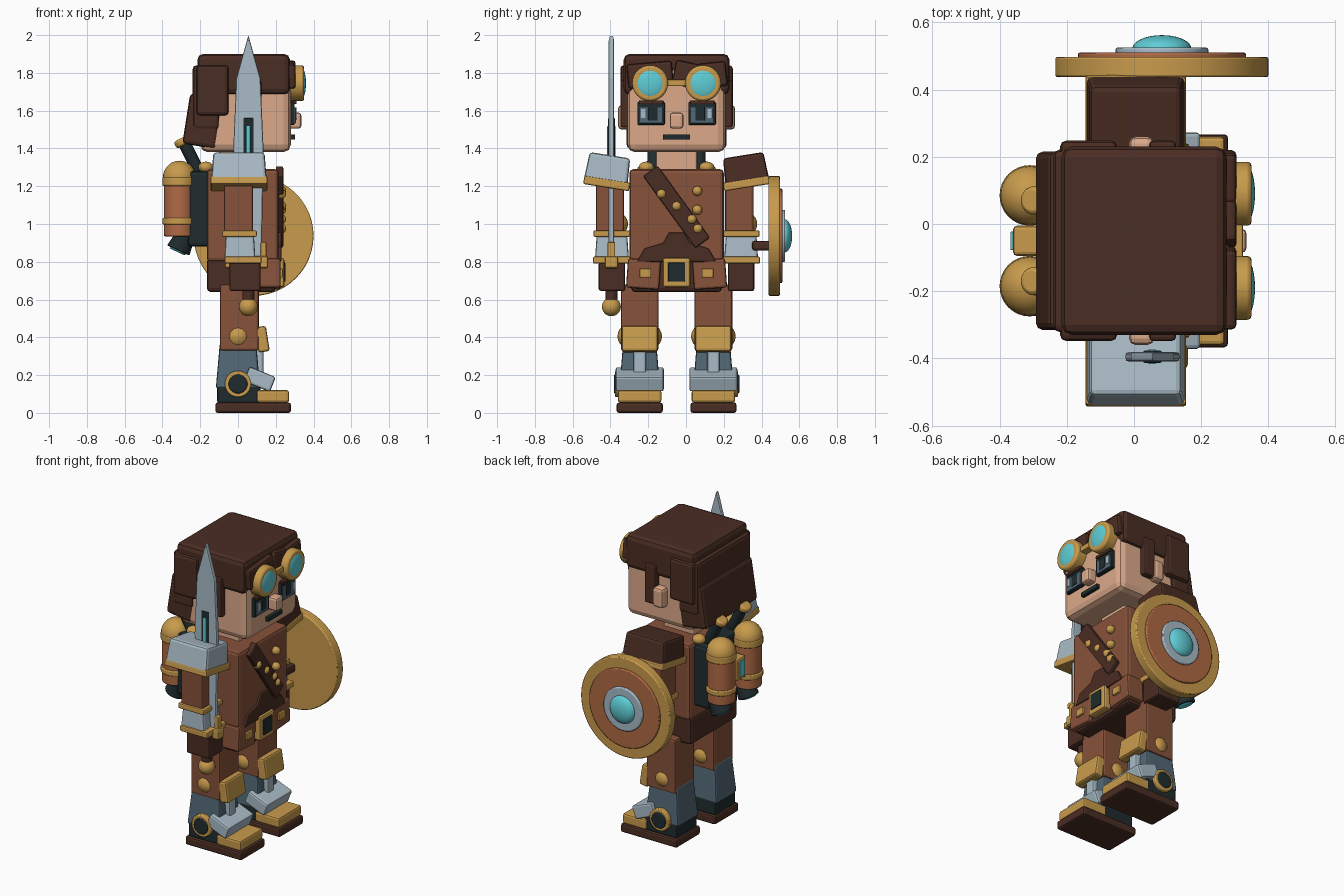
import bpy
import bmesh
from math import radians, cos, sin, pi
from mathutils import Matrix, Vector

cube = bpy.data.objects.get("Cube")
if cube:
    bpy.data.objects.remove(cube)

MID = -0.05  # the body sits slightly off centre because of the shield


def material(name, hex_code):
    rgb = [int(hex_code[i:i + 2], 16) / 255 for i in (0, 2, 4)]
    col = [c / 12.92 if c < 0.04 else ((c + 0.055) / 1.055) ** 2.4 for c in rgb] + [1]
    m = bpy.data.materials.new(name)
    m.use_nodes = True
    m.diffuse_color = col
    m.node_tree.nodes["Principled BSDF"].inputs["Base Color"].default_value = col
    return m


DARK = material("dark leather", "4a2d23")
BROWN = material("brown leather", "87523a")
COPPER = material("copper", "b06a44")
GOLD = material("brass", "c89b4c")
STEEL = material("light steel", "a9bbc6")
SLATE = material("slate steel", "526875")
BLACK = material("charcoal", "1f2b2d")
GLOW = material("turquoise glass", "5fcdd6")
SKIN = material("skin", "dcaa8a")


def finish(name, bm, loc, mat, rot=(0, 0, 0), bevel=0, smooth=False):
    bmesh.ops.recalc_face_normals(bm, faces=bm.faces)
    me = bpy.data.meshes.new(name)
    bm.to_mesh(me)
    bm.free()
    me.materials.append(mat)
    ob = bpy.data.objects.new(name, me)
    bpy.context.collection.objects.link(ob)
    ob.location = (loc[0], loc[1] + MID, loc[2])
    ob.rotation_euler = [radians(a) for a in rot]
    if bevel:
        mod = ob.modifiers.new("Bevel", "BEVEL")
        mod.width, mod.segments = bevel, 2
    if smooth:
        bpy.ops.object.select_all(action="DESELECT")
        ob.select_set(True)
        bpy.context.view_layer.objects.active = ob
        bpy.ops.object.shade_smooth_by_angle(angle=radians(35))
    return ob


def box(name, loc, size, mat, rot=(0, 0, 0), bevel=0.012, taper=1.0):
    bm = bmesh.new()
    bmesh.ops.create_cube(bm, size=1)
    for v in bm.verts:
        k = taper if v.co.z > 0 else 1
        v.co = Vector((v.co.x * size[0] * k, v.co.y * size[1] * k, v.co.z * size[2]))
    return finish(name, bm, loc, mat, rot, bevel)


def span(name, x, y, z, mat, **kw):
    """Box given by its (low, high) range on each axis."""
    loc = [(a + b) / 2 for a, b in (x, y, z)]
    return box(name, loc, [abs(b - a) for a, b in (x, y, z)], mat, **kw)


def ball(name, loc, size, mat):
    bm = bmesh.new()
    bmesh.ops.create_uvsphere(bm, u_segments=24, v_segments=14, radius=1)
    bmesh.ops.scale(bm, vec=size, verts=bm.verts)
    return finish(name, bm, loc, mat, smooth=True)


AXIS_ROT = {"X": Matrix.Rotation(pi / 2, 4, "Y"), "Y": Matrix.Rotation(pi / 2, 4, "X"), "Z": Matrix()}


def disc(name, loc, radius, depth, mat, axis="Z", rot=(0, 0, 0), top=None, bevel=0.006, sides=32):
    bm = bmesh.new()
    bmesh.ops.create_cone(bm, cap_ends=True, segments=sides, radius1=radius,
                          radius2=radius if top is None else top, depth=depth,
                          matrix=AXIS_ROT[axis])
    return finish(name, bm, loc, mat, rot, bevel, True)


def prism(name, pts, loc, depth, mat, across, bevel=0.006):
    """Flat outline extruded across the x or y axis."""
    bm = bmesh.new()
    place = (lambda a, b: (-depth / 2, a, b)) if across == "X" else (lambda a, b: (a, -depth / 2, b))
    face = bm.faces.new([bm.verts.new(place(a, b)) for a, b in pts])
    out = bmesh.ops.extrude_face_region(bm, geom=[face])
    step = (depth, 0, 0) if across == "X" else (0, depth, 0)
    bmesh.ops.translate(bm, vec=step, verts=[v for v in out["geom"] if isinstance(v, bmesh.types.BMVert)])
    return finish(name, bm, loc, mat, bevel=bevel)


# Legs, arms and other paired parts
for s, side in ((-1, "right_"), (1, "left_")):
    y = s * 0.195
    span(side + "sole", (-0.12, 0.28), (y - 0.122, y + 0.122), (0, 0.055), DARK)
    span(side + "boot", (-0.11, 0.12), (y - 0.105, y + 0.105), (0.05, 0.16), BLACK)
    span(side + "toe_cap", (0.1, 0.27), (y - 0.115, y + 0.115), (0.055, 0.12), GOLD)
    box(side + "instep_plate", (0.115, y, 0.178), (0.15, 0.255, 0.085), STEEL, rot=(0, 22, 0))
    box(side + "shin", (0, y, 0.25), (0.235, 0.215, 0.24), SLATE, taper=0.82)
    span(side + "shin_ridge", (0.06, 0.135), (y - 0.033, y + 0.033), (0.19, 0.35), STEEL)
    disc(side + "ankle_ring", (0, y + s * 0.095, 0.153), 0.07, 0.07, GOLD, "Y")
    disc(side + "ankle_hub", (0, y + s * 0.097, 0.153), 0.05, 0.08, BLACK, "Y")
    ball(side + "knee_joint", (0, y, 0.405), (0.086, 0.118, 0.086), GOLD)
    box(side + "knee_guard", (0.128, y, 0.39), (0.06, 0.19, 0.135), GOLD, rot=(0, -9, 0))
    span(side + "thigh", (-0.095, 0.11), (y - 0.1, y + 0.1), (0.33, 0.68), BROWN)
    # pouch on the belt
    box(side + "pouch", (0.165, s * 0.175, 0.735), (0.12, 0.175, 0.155), BROWN, rot=(s * 4, 0, 0))
    box(side + "pouch_clasp", (0.227, s * 0.165, 0.74), (0.02, 0.062, 0.048), GOLD, bevel=0.006)
    # arm
    a = s * 0.342
    span(side + "upper_arm", (-0.075, 0.08), (a - 0.085, a + 0.065), (0.95, 1.25), BROWN)
    ball(side + "elbow", (0, a, 1.0), (0.072, 0.085, 0.072), GOLD)
    span(side + "elbow_band", (-0.085, 0.1), (a - 0.098, a + 0.098), (0.932, 0.966), GOLD, bevel=0.008)
    box(side + "forearm", (0.01, a, 0.875), (0.165, 0.18, 0.13), STEEL, taper=0.9)
    span(side + "cuff", (-0.07, 0.125), (a - 0.1, a + 0.1), (0.79, 0.828), GOLD, bevel=0.008)
    span(side + "hand", (-0.045, 0.12), (a - 0.07, a + 0.07), (0.645, 0.8), DARK)
    # shoulder guard, tilted down outwards on the right and up on the left
    tilt = -9
    box(side + "shoulder_rim", (0.005, s * 0.37, 1.215), (0.3, 0.245, 0.045), GOLD, rot=(s * tilt if s > 0 else tilt, 0, 0) if s < 0 else (9, 0, 0), bevel=0.008)
    box(side + "shoulder_guard", (0.005, s * 0.365, 1.285), (0.295, 0.235, 0.16),
        STEEL if s < 0 else DARK, rot=(s * 9, 0, 0), taper=0.92, bevel=0.016)
    # head sides
    span(side + "ear", (-0.015, 0.06), (s * 0.24, s * 0.31), (1.5, 1.63), SKIN, bevel=0.02)
    span(side + "sideburn", (0.045, 0.125), (s * 0.24, s * 0.298), (1.51, 1.76), DARK)
    span(side + "cap_flap", (-0.22, -0.05), (s * 0.22, s * 0.298), (1.575, 1.84), DARK, bevel=0.018)
    # eyes
    e = s * 0.135
    box(side + "eye_socket", (0.285, e, 1.585), (0.03, 0.145, 0.12), BLACK, bevel=0.005)
    box(side + "eye_frame", (0.296, e, 1.575), (0.02, 0.125, 0.085), SLATE, bevel=0.005)
    box(side + "pupil", (0.304, e - s * 0.01, 1.583), (0.01, 0.05, 0.07), BLACK, bevel=0.003)
    box(side + "eye_shine", (0.306, e + s * 0.042, 1.585), (0.008, 0.025, 0.05), STEEL, bevel=0.002)
    box(side + "brow", (0.295, e, 1.645), (0.03, 0.13, 0.02), DARK, bevel=0.005)
    # goggles
    disc(side + "goggle_rim", (0.31, s * 0.14, 1.745), 0.095, 0.08, GOLD, "X", bevel=0.012)
    ball(side + "goggle_lens", (0.338, s * 0.14, 1.745), (0.022, 0.08, 0.08), GLOW)
    # back tank
    t = s * 0.135
    for part, z, r, h, m in (("tank", 1.09, 0.082, 0.31, COPPER), ("tank_top_band", 1.225, 0.09, 0.045, GOLD),
                             ("tank_low_band", 1.015, 0.09, 0.035, GOLD)):
        disc(side + part, (-0.31, t, z), r, h, m)
    ball(side + "tank_dome", (-0.31, t, 1.245), (0.088, 0.088, 0.09), GOLD)
    disc(side + "nozzle", (-0.295, t, 0.905), 0.065, 0.1, BLACK, rot=(0, 25, 0), top=0.05)
    disc(side + "nozzle_glow", (-0.318, t, 0.857), 0.045, 0.012, GLOW, rot=(0, 25, 0))
    disc(side + "pipe", (-0.245, s * 0.12, 1.35), 0.033, 0.2, BLACK, rot=(0, -27, 0))
    disc(side + "pipe_cap", (-0.295, s * 0.12, 1.435), 0.042, 0.04, GOLD, rot=(0, -27, 0), bevel=0.012)
    ball(side + "strap_knob", (-0.17, s * 0.16, 1.3), (0.04, 0.04, 0.03), GOLD)

# Torso and belt
span("torso", (-0.165, 0.215), (-0.25, 0.25), (0.8, 1.29), BROWN, bevel=0.02)
span("belt", (-0.165, 0.2), (-0.24, 0.24), (0.64, 0.82), DARK, bevel=0.02)
prism("waist_plate", [(-0.21, 0.8), (0.21, 0.8), (0.17, 0.87), (0.07, 0.9), (0.04, 0.955),
                      (-0.04, 0.955), (-0.07, 0.9), (-0.17, 0.87)], (0.21, 0, 0), 0.04, DARK, "X")
span("buckle", (0.18, 0.245), (-0.073, 0.073), (0.665, 0.82), GOLD)
span("buckle_plate", (0.23, 0.252), (-0.045, 0.045), (0.695, 0.795), BLACK, bevel=0.004)
box("chest_strap", (0.22, 0, 1.09), (0.04, 0.47, 0.095), DARK, rot=(-54, 0, 0), bevel=0.008)
for i, (y, z) in enumerate([(-0.08, 1.16), (0, 1.095), (0.08, 1.025), (0.112, 0.975), (0.11, 1.175), (0.11, 1.075)]):
    ball("stud_%d" % (i + 1), (0.228, y, z), (0.027, 0.026, 0.026), GOLD)

# Backpack
span("backpack", (-0.265, -0.15), (-0.2, 0.2), (0.88, 1.28), BLACK, bevel=0.02)
span("pack_gauge_frame", (-0.36, -0.25), (-0.045, 0.045), (1.03, 1.17), GOLD)
span("pack_gauge", (-0.368, -0.3), (-0.028, 0.028), (1.05, 1.15), GLOW, bevel=0.004)

# Head
span("neck", (-0.1, 0.12), (-0.11, 0.11), (1.27, 1.42), SKIN)
span("head", (-0.2, 0.28), (-0.26, 0.26), (1.38, 1.84), SKIN, bevel=0.04)
span("nose", (0.26, 0.335), (-0.036, 0.036), (1.505, 1.59), SKIN, bevel=0.015)
span("mouth", (0.26, 0.302), (-0.072, 0.072), (1.447, 1.475), BLACK, bevel=0.004)
span("cap", (-0.215, 0.275), (-0.28, 0.28), (1.685, 1.9), DARK, bevel=0.03)
span("cap_back", (-0.24, -0.1), (-0.272, 0.272), (1.5, 1.84), DARK, bevel=0.02)
box("neck_guard", (-0.185, 0, 1.545), (0.18, 0.53, 0.27), DARK, rot=(0, 9, 0), bevel=0.02)
for i, (y, w, tilt) in enumerate([(-0.14, 0.24, 5), (0.06, 0.15, -12), (0.19, 0.15, 6)]):
    box("fringe_%d" % (i + 1), (0.265, y, 1.79), (0.08, w, 0.13), DARK, rot=(tilt, 0, 0), bevel=0.015)
span("goggle_bridge", (0.27, 0.325), (-0.09, 0.09), (1.73, 1.765), GOLD, bevel=0.006)

# Sword held in the right hand
SX, SY = 0.055, -0.345
prism("blade", [(-0.07, 0.82), (0.07, 0.82), (0.08, 1.4), (0.064, 1.77), (0, 2.0), (-0.064, 1.77), (-0.08, 1.4)],
      (SX, SY, 0), 0.028, STEEL, "Y", 0.008)
span("blade_slot", (SX - 0.027, SX + 0.027), (SY - 0.018, SY + 0.018), (1.3, 1.56), BLACK, bevel=0.003)
span("blade_core", (SX - 0.012, SX + 0.01), (SY - 0.022, SY + 0.022), (1.3, 1.52), GLOW, bevel=0.003)
span("guard", (-0.07, 0.16), (SY - 0.035, SY + 0.035), (0.765, 0.83), GOLD)
for i, x in enumerate((SX - 0.08, SX + 0.08)):
    box("guard_prong_%d" % (i + 1), (x, SY, 0.86), (0.03, 0.04, 0.09), GOLD, bevel=0.006)
disc("grip", (SX, SY, 0.66), 0.032, 0.2, DARK)
ball("pommel", (SX, SY, 0.562), (0.05, 0.05, 0.05), GOLD)

# Round shield on the left arm
for name, r, low, high, m in (("shield_rim", 0.317, 0.487, 0.547, GOLD), ("shield_face", 0.25, 0.52, 0.56, COPPER),
                              ("shield_ring", 0.138, 0.53, 0.575, STEEL)):
    disc(name, (0.083, (low + high) / 2, 0.937), r, high - low, m, "Y", sides=48)
ball("shield_boss", (0.083, 0.572, 0.937), (0.088, 0.04, 0.088), GLOW)
span("shield_grip", (-0.02, 0.1), (0.4, 0.5), (0.86, 0.91), DARK)
